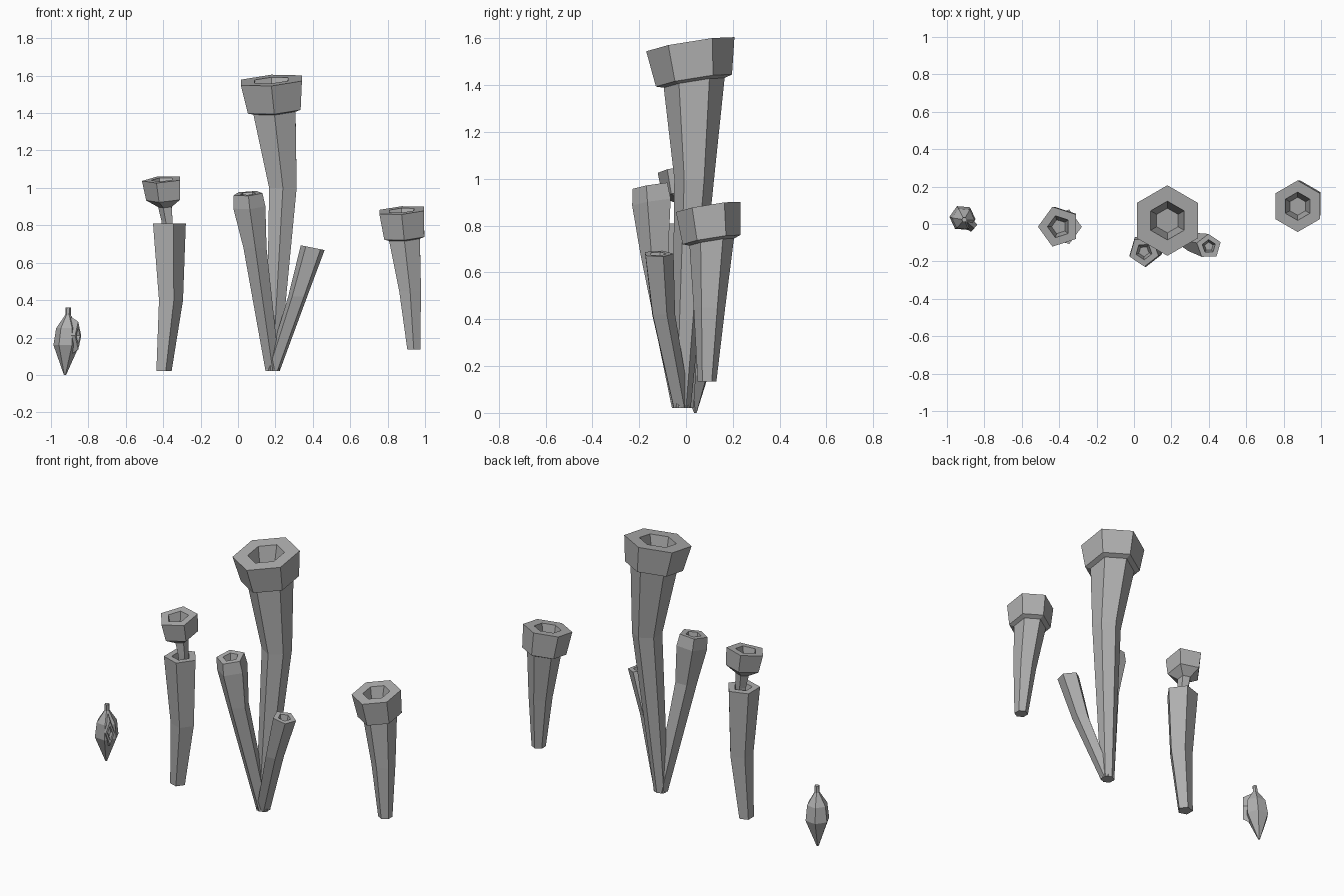
import bpy, bmesh
from math import sin, cos, tau, radians
from mathutils import Vector

cube = bpy.data.objects.get("Cube")
if cube:
    bpy.data.objects.remove(cube, do_unlink=True)

grey = bpy.data.materials.new("stone grey")
grey.use_nodes = True
grey.diffuse_color = (0.43, 0.43, 0.43, 1)
shader = grey.node_tree.nodes["Principled BSDF"]
shader.inputs["Base Color"].default_value = grey.diffuse_color

UP = Vector((0, 0, 1))
DRIFT = Vector((-0.1, -0.1, 1))  # direction in which every crown grows
TILT = Vector((0.07, 0.16, 0))   # usual rise of a mouth along x and y
LEVEL = Vector()


def skin(name, rings):
    """Bridge a list of equal-length point rings and cap both ends."""
    bm = bmesh.new()
    loops = [[bm.verts.new(point) for point in points] for points in rings]
    for low, high in zip(loops, loops[1:]):
        for i in range(len(low)):
            bm.faces.new((low[i - 1], low[i], high[i], high[i - 1]))
    bm.faces.new(loops[0])
    bm.faces.new(loops[-1])
    bmesh.ops.recalc_face_normals(bm, faces=bm.faces)
    mesh = bpy.data.meshes.new(name)
    bm.to_mesh(mesh)
    bm.free()
    mesh.materials.append(grey)
    part = bpy.data.objects.new(name, mesh)
    bpy.context.collection.objects.link(part)


def polygon(centre, radius, sides, turn, tilt=LEVEL):
    """Regular ring whose plane rises along the tilt vector."""
    points = []
    for i in range(sides):
        angle = radians(turn) + tau * i / sides
        arm = Vector((cos(angle), sin(angle), 0)) * radius
        points.append(centre + arm + UP * tilt.dot(arm))
    return points


def stalk(name, foot, bend, head, foot_radius, head_radius,
          sides, turn, tilt=TILT, crown=()):
    """Bent tapering tube, optional crown of (lift, flare), hollow mouth."""
    foot, bend, head = Vector(foot), Vector(bend), Vector(head)
    middle_radius = (foot_radius + head_radius) / 2
    rings = [polygon(foot, foot_radius, sides, turn),
             polygon(bend, middle_radius, sides, turn),
             polygon(head, head_radius, sides, turn, tilt)]
    top, radius = head, head_radius
    for lift, flare in crown:
        top, radius = head + DRIFT * lift, head_radius * flare
        rings.append(polygon(top, radius, sides, turn, tilt))
    # Flat rim, then walls narrowing to a floor one radius down
    rings.append(polygon(top, radius * 0.55, sides, turn, tilt))
    rings.append(polygon(top - UP * radius, radius * 0.35, sides, turn, tilt))
    skin(name, rings)


# Three tubes growing from one foot
root = (0.185, -0.02, 0.02)
stalk("tall_tube", root, (0.24, 0.035, 1), (0.195, 0.035, 1.41),
      0.04, 0.13, sides=6, turn=90, crown=[(0.01, 1.25), (0.165, 1.45)])
stalk("left_branch_tube", root, (0.09, -0.13, 0.68), (0.06, -0.14, 0.9),
      0.04, 0.09, sides=5, turn=200, crown=[(0.07, 0.9)])
stalk("right_branch_tube", root, (0.32, -0.1, 0.42), (0.4, -0.12, 0.68),
      0.04, 0.067, sides=5, turn=20, tilt=Vector((-0.2, 0, 0)))

# Separate collared tube
stalk("short_tube", (0.94, 0.09, 0.135), (0.92, 0.1, 0.45), (0.89, 0.11, 0.73),
      0.04, 0.095, sides=6, turn=90, crown=[(0.01, 1.3), (0.15, 1.45)])

# Open tube holding a cup on a thin neck
stalk("cup_tube", (-0.4, -0.01, 0.02), (-0.365, -0.01, 0.4),
      (-0.376, -0.015, 0.81), 0.045, 0.097, sides=5, turn=0, tilt=LEVEL)
stalk("cup_on_neck", (-0.376, 0, 0.7), (-0.376, 0, 0.82), (-0.387, 0, 0.9),
      0.025, 0.04, sides=5, turn=180, crown=[(0.04, 2.5), (0.145, 2.8)])

# Faceted pod with a short stalk
pod = Vector((-0.925, 0.04, 0))
pod_axis = Vector((0.05, -0.05, 1))
outline = [(0, 0.006), (0.16, 0.07), (0.25, 0.06), (0.32, 0.015), (0.36, 0.014)]
skin("pod", [polygon(pod + pod_axis * height, radius, sides=6, turn=175)
             for height, radius in outline])

# Raised diamond slit on the side of the pod
side = Vector((0.66, 0.75, 0))
outward = side.cross(UP)


def diamond(depth, size):
    centre = pod + pod_axis * 0.21 + outward * depth
    spokes = (side / 3, UP, side / -3, -UP)
    return [centre + spoke * size for spoke in spokes]


skin("pod_slit", [diamond(0.03, 0.1), diamond(0.08, 0.075),
                  diamond(0.08, 0.045), diamond(0.05, 0.025)])
